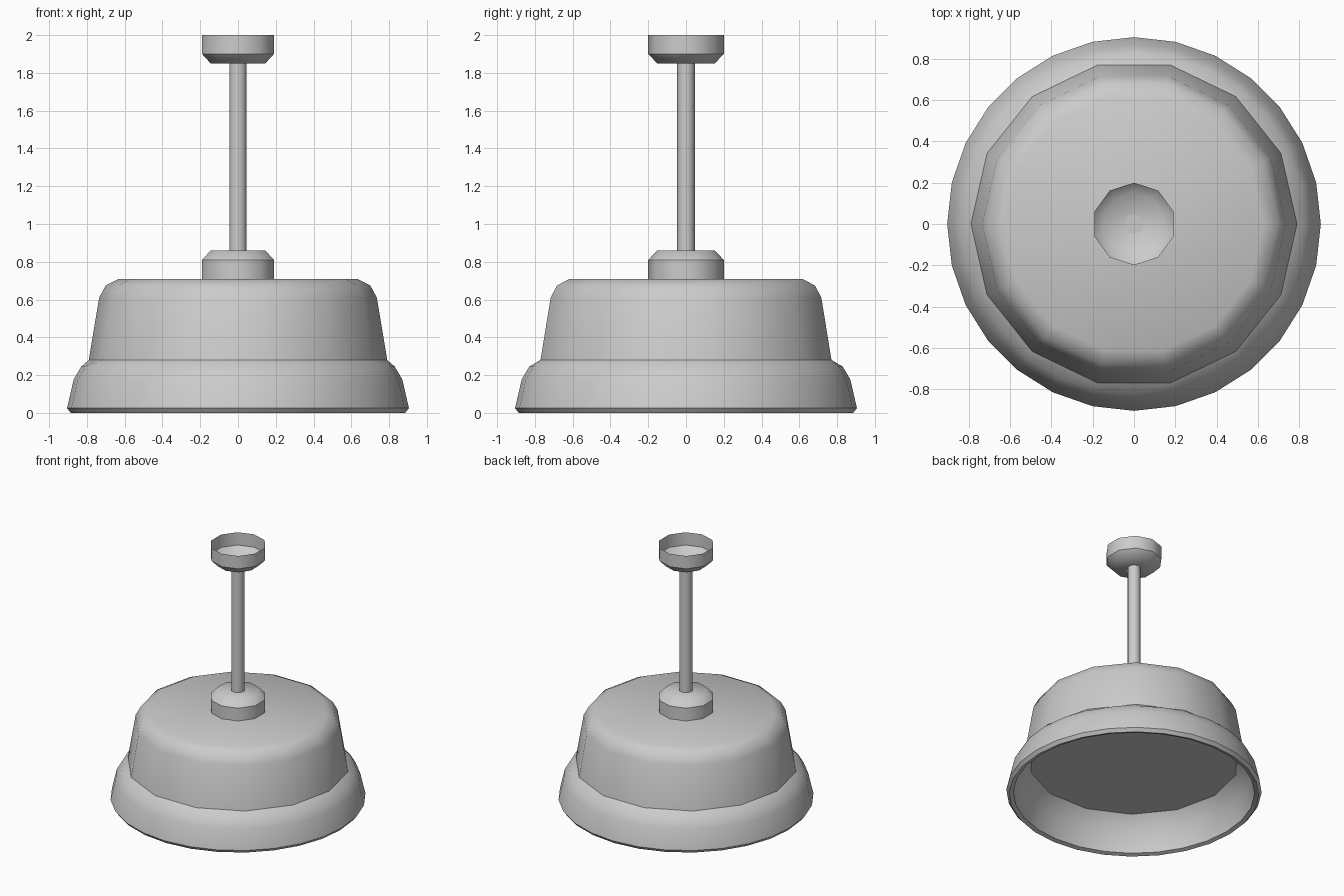
import bpy, bmesh, math

if "Cube" in bpy.data.objects:
    bpy.data.objects.remove(bpy.data.objects["Cube"])

# one light grey paint for the whole lamp
grey = bpy.data.materials.new("light grey")
grey.diffuse_color = (0.6, 0.6, 0.6, 1)
grey.use_nodes = True
grey.node_tree.nodes["Principled BSDF"].inputs["Base Color"].default_value = grey.diffuse_color


def lathe(name, rings, sides, turn=0.0, cap_start=False, cap_end=False,
          sharp=(), halved=()):
    """Stack rings of (radius, z). Rings listed in 'halved' are shaped
    like a polygon with half the number of sides; 'sharp' rings stay creased."""
    bm = bmesh.new()
    loops = []
    for i, (radius, z) in enumerate(rings):
        loop = []
        for k in range(sides):
            a = turn + math.tau * k / sides
            r = radius
            if i in halved and k % 2:
                r *= math.cos(math.tau / sides)
            loop.append(bm.verts.new((r * math.cos(a), r * math.sin(a), z)))
        loops.append(loop)
    for low, high in zip(loops, loops[1:]):
        for k in range(sides):
            n = (k + 1) % sides
            bm.faces.new((low[k], low[n], high[n], high[k]))
    if cap_start:
        bm.faces.new(loops[0][::-1])
    if cap_end:
        bm.faces.new(loops[-1])
    for face in bm.faces:
        face.smooth = True
    for i in sharp:
        for k in range(sides):
            edge = bm.edges.get((loops[i][k], loops[i][(k + 1) % sides]))
            edge.smooth = False
    mesh = bpy.data.meshes.new(name)
    bm.to_mesh(mesh)
    bm.free()
    mesh.materials.append(grey)
    obj = bpy.data.objects.new(name, mesh)
    bpy.context.collection.objects.link(obj)
    return obj


# flared lower ring: recessed underside, inner wall, rim, rounded outside
lathe("shade_ring",
      [(0.745, 0.265), (0.82, 0.17), (0.855, 0.01), (0.885, 0.0),
       (0.905, 0.025), (0.87, 0.177), (0.83, 0.245), (0.79, 0.28)],
      28, cap_start=True, sharp=(0, 2, 3, 4), halved=(0, 7))

# tapered upper body with rounded shoulder
lathe("shade_body",
      [(0.79, 0.28), (0.735, 0.61), (0.70, 0.675), (0.63, 0.71)],
      14, cap_end=True)

# matching collars: one on the shade, one open cup at the ceiling
quarter = math.pi / 2
lathe("lower_collar", [(0.2, 0.71), (0.2, 0.81), (0.152, 0.86)],
      10, quarter, cap_end=True, sharp=(1,))
lathe("ceiling_cup", [(0.152, 1.85), (0.2, 1.9), (0.2, 2.0)],
      10, quarter, cap_start=True, sharp=(1,))

# hanging rod
lathe("rod", [(0.047, 0.85), (0.047, 1.851)], 10, quarter,
      cap_start=True, cap_end=True, sharp=(0, 1))
